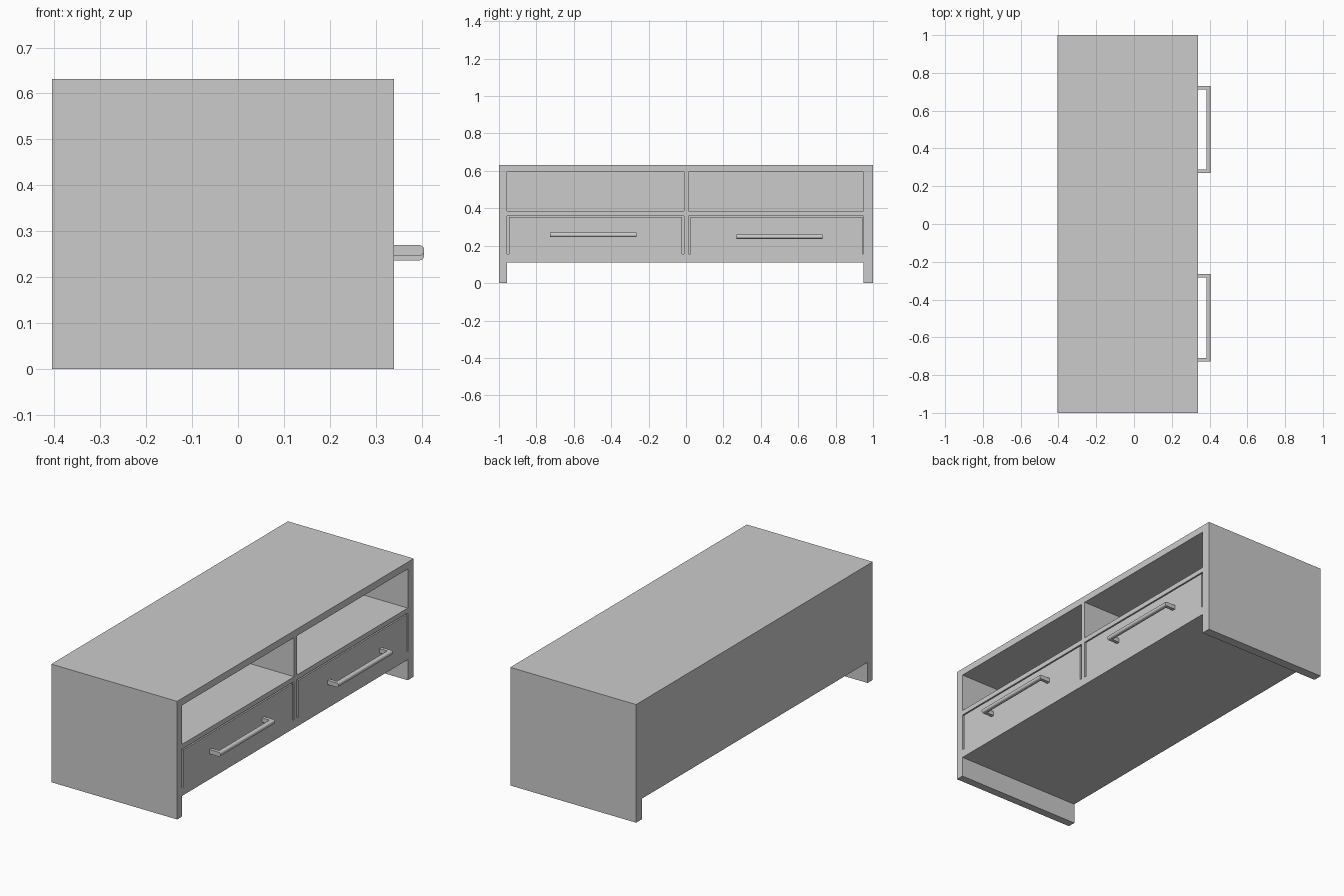
import bpy, bmesh

if "Cube" in bpy.data.objects:
    bpy.data.objects.remove(bpy.data.objects["Cube"])

XB, XF = -0.405, 0.34          # back and front planes of the cabinet
YL, YR = -0.957, 0.95          # inner faces of the side panels
DL, DR = -0.011, 0.013         # faces of the centre divider


def finish(name, bm):
    bmesh.ops.recalc_face_normals(bm, faces=bm.faces)
    me = bpy.data.meshes.new(name)
    bm.to_mesh(me)
    bm.free()
    ob = bpy.data.objects.new(name, me)
    bpy.context.collection.objects.link(ob)
    return ob


def add_box(bm, x, y, z):
    verts = bmesh.ops.create_cube(bm, size=1)["verts"]
    for v in verts:
        for i, (a, b) in enumerate((x, y, z)):
            v.co[i] = b if v.co[i] > 0 else a


def box(name, x, y, z):
    bm = bmesh.new()
    add_box(bm, x, y, z)
    return finish(name, bm)


# Carcass: sides run down to the floor as legs
box("left_side", (XB, XF), (-1, YL), (0, 0.595))
box("right_side", (XB, XF), (YR, 1), (0, 0.595))
box("top_panel", (XB, XF), (-1, 1), (0.595, 0.632))
box("back_panel", (XB, XB + 0.02), (YL, YR), (0.11, 0.595))
box("bottom_panel", (XB + 0.02, XF), (YL, YR), (0.11, 0.135))
box("front_rail", (XF - 0.03, XF), (YL, YR), (0.135, 0.155))
box("middle_shelf", (XB + 0.02, XF), (YL, YR), (0.36, 0.386))
box("upper_divider", (XB + 0.02, XF), (DL, DR), (0.386, 0.595))
box("lower_divider", (XB + 0.02, XF), (DL, DR), (0.135, 0.36))


# Drawers: front, two sides, base and back, with a gap at the sides and top
def drawer(name, y0, y1):
    bm = bmesh.new()
    xf, xb, t, z0, z1 = XF - 0.03, XB + 0.06, 0.015, 0.155, 0.353
    add_box(bm, (xf, XF), (y0, y1), (z0, z1))
    add_box(bm, (xb, xf), (y0, y0 + t), (z0, z1))
    add_box(bm, (xb, xf), (y1 - t, y1), (z0, z1))
    add_box(bm, (xb, xf), (y0 + t, y1 - t), (z0, z0 + t))
    add_box(bm, (xb, xb + t), (y0 + t, y1 - t), (z0 + t, z1))
    finish(name, bm)


drawer("left_drawer", YL + 0.011, DL - 0.011)
drawer("right_drawer", DR + 0.011, YR - 0.007)


# Handles: U-shaped bar with its outer long edges rounded
def handle(name, y0, y1, z0, z1):
    xo, xi, w = 0.405, 0.385, 0.018
    outline = [(XF, y0), (xo, y0), (xo, y1), (XF, y1),
               (XF, y1 - w), (xi, y1 - w), (xi, y0 + w), (XF, y0 + w)]
    bm = bmesh.new()
    face = bm.faces.new([bm.verts.new((x, y, z0)) for x, y in outline])
    ext = bmesh.ops.extrude_face_region(bm, geom=[face])["geom"]
    for v in ext:
        if isinstance(v, bmesh.types.BMVert):
            v.co.z = z1
    edges = [e for e in bm.edges
             if all(abs(v.co.x - xo) < 1e-5 for v in e.verts)
             and abs(e.verts[0].co.y - e.verts[1].co.y) > 0.1]
    bmesh.ops.bevel(bm, geom=edges, offset=0.010, segments=4,
                    profile=0.5, affect='EDGES')
    finish(name, bm)


handle("left_handle", -0.727, -0.265, 0.247, 0.270)
handle("right_handle", 0.270, 0.730, 0.237, 0.260)
